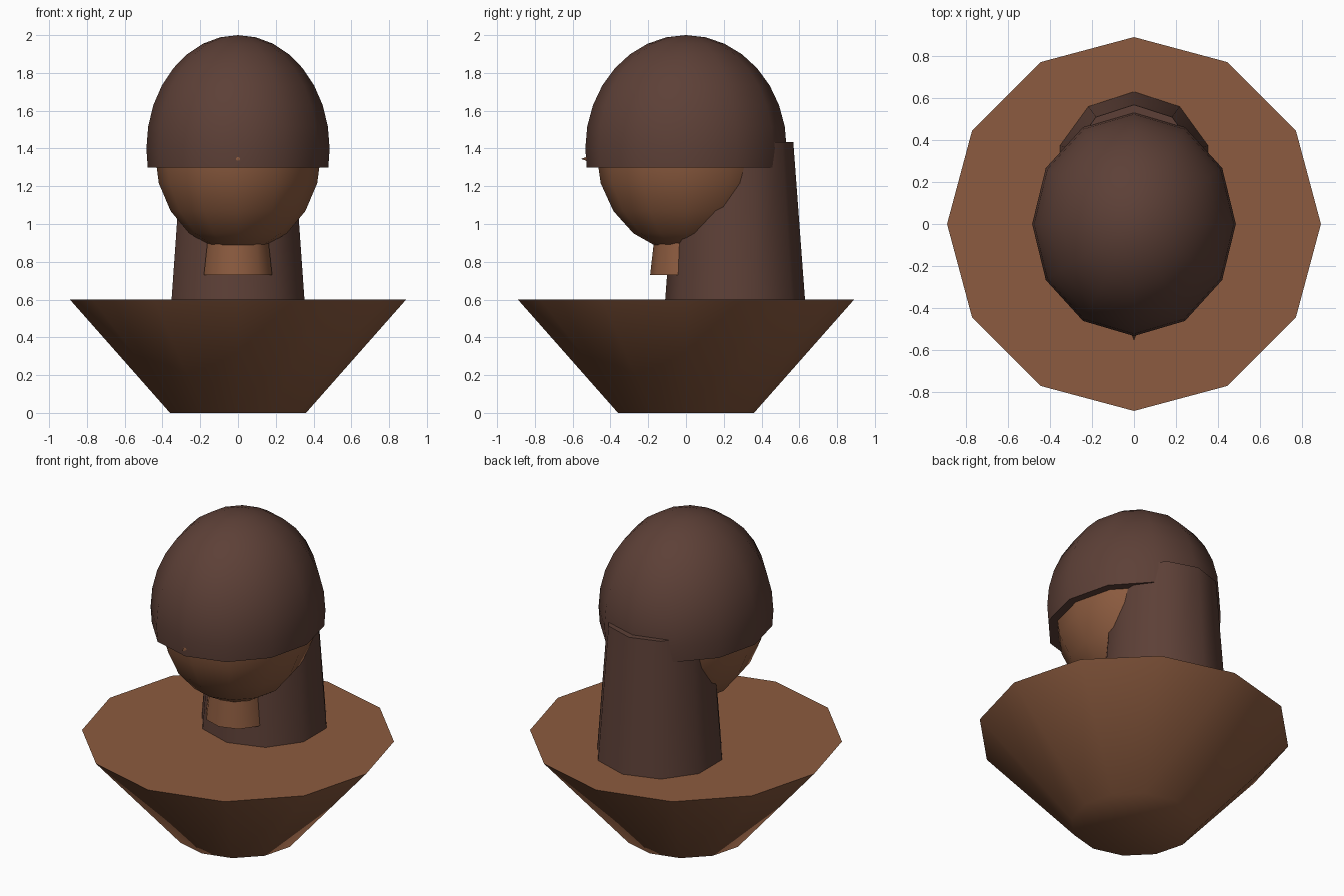
import bpy, bmesh, math

if "Cube" in bpy.data.objects:
    bpy.data.objects.remove(bpy.data.objects["Cube"])


def material(name, rgb):
    m = bpy.data.materials.new(name)
    m.diffuse_color = (*rgb, 1)
    m.use_nodes = True
    m.node_tree.nodes["Principled BSDF"].inputs["Base Color"].default_value = m.diffuse_color
    return m


skin = material("warm_skin", (0.262, 0.105, 0.050))
hair = material("dark_brown_hair", (0.109, 0.051, 0.038))


def lathe(name, profile, sides, mat, sx=1, sy=1, cy=0):
    """Turn (radius, z) points about z; first vertex faces front, open ends are capped."""
    bm = bmesh.new()
    rings = []
    for r, z in profile:
        if r < 1e-5:
            rings.append([bm.verts.new((0, cy, z))] * sides)
            continue
        ring = []
        for i in range(sides):
            a = math.tau * i / sides - math.pi / 2
            ring.append(bm.verts.new((r * sx * math.cos(a), cy + r * sy * math.sin(a), z)))
        rings.append(ring)
    for lo, hi in zip(rings, rings[1:]):
        for i in range(sides):
            j = (i + 1) % sides
            quad = dict.fromkeys((lo[i], lo[j], hi[j], hi[i]))
            bm.faces.new(list(quad))
    for ring in (rings[0], rings[-1]):
        if ring[0] is not ring[1]:
            bm.faces.new(ring)
    bmesh.ops.recalc_face_normals(bm, faces=bm.faces)
    me = bpy.data.meshes.new(name)
    bm.to_mesh(me)
    bm.free()
    me.materials.append(mat)
    ob = bpy.data.objects.new(name, me)
    bpy.context.collection.objects.link(ob)
    bpy.ops.object.select_all(action='DESELECT')
    ob.select_set(True)
    bpy.context.view_layer.objects.active = ob
    bpy.ops.object.shade_smooth_by_angle(angle=math.radians(50))
    return ob


# Shoulders: flared bust base
lathe("shoulders", [(0.36, 0), (0.89, 0.6)], 12, skin)

# Neck: short tapered stub below the head
lathe("neck", [(0.19, 0.73), (0.15, 1.08)], 10, skin)

# Head: slightly deep ellipsoid
head = [(math.sin(math.pi * k / 10), 1.38 - 0.53 * math.cos(math.pi * k / 10)) for k in range(11)]
lathe("head", head, 12, skin, 0.441, 0.475)

# Nose: small cone whose tip just pokes through the hair
nose = lathe("nose", [(0.06, 0), (0, 0.155)], 8, skin)
nose.rotation_euler = (math.radians(90), 0, 0)
nose.location = (0, -0.40, 1.345)

# Hair cap: dome cut flat just under its widest ring
cap = [(0.986, 1.3)]
for k in range(9):
    a = math.pi / 2 * k / 8
    cap.append((math.cos(a) if k < 8 else 0, 1.4 + 0.6 * math.sin(a)))
lathe("hair_cap", cap, 12, hair, 0.485, 0.533)

# Long hair falling down the back
lathe("back_hair", [(0.37, 0.6), (0.308, 1.435)], 10, hair, cy=0.26)
